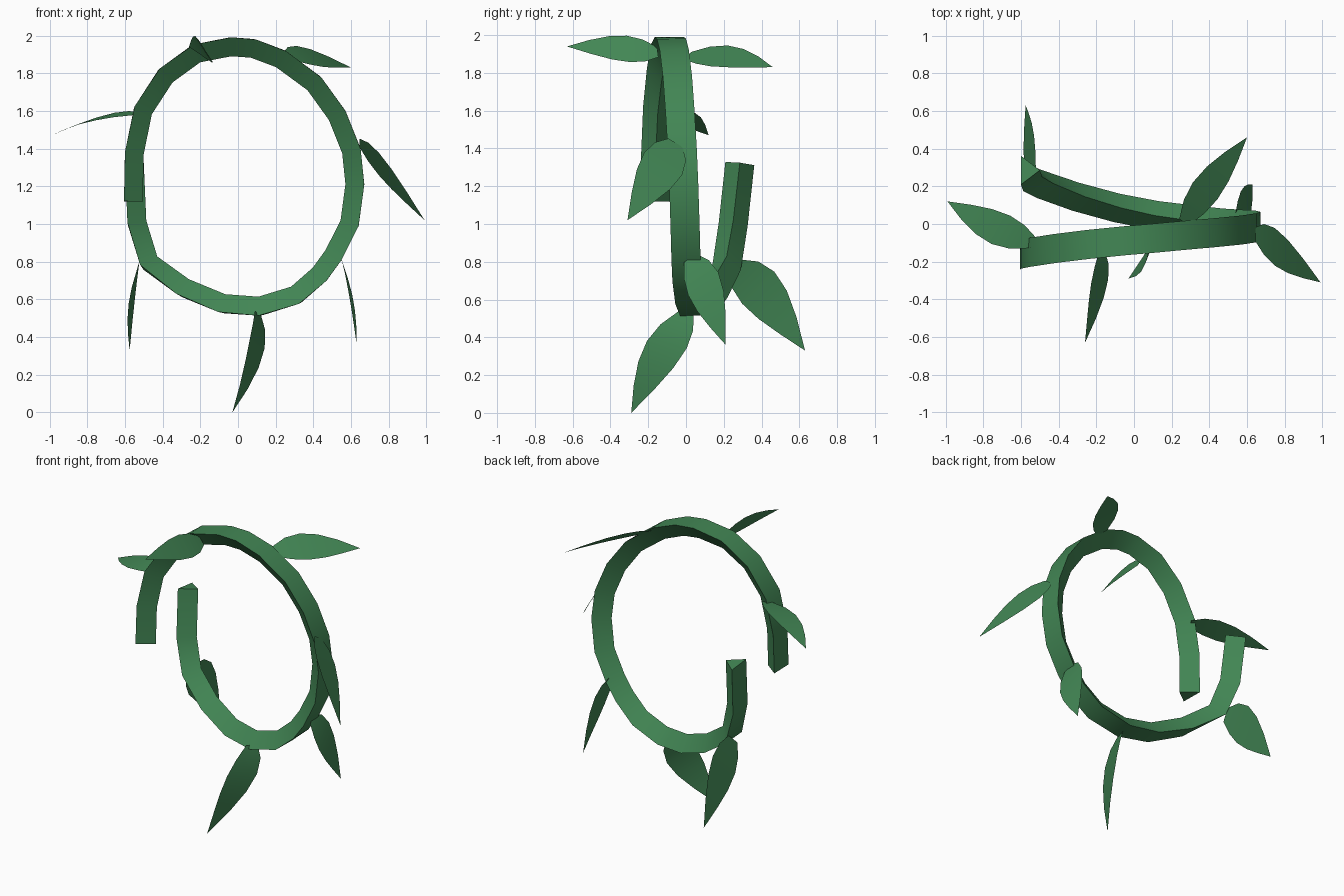
import bpy, bmesh, math
from mathutils import Vector as V

cube = bpy.data.objects.get("Cube")
if cube:
    bpy.data.objects.remove(cube, do_unlink=True)

green = bpy.data.materials.new("vine_green")
green.use_nodes = True
colour = (0.055, 0.24, 0.09, 1)
green.diffuse_color = colour
bsdf = next(n for n in green.node_tree.nodes if n.type == 'BSDF_PRINCIPLED')
bsdf.inputs["Base Color"].default_value = colour
bsdf.inputs["Roughness"].default_value = 0.8


def finish(name, bm):
    mesh = bpy.data.meshes.new(name)
    bmesh.ops.recalc_face_normals(bm, faces=bm.faces)
    bm.to_mesh(mesh)
    bm.free()
    mesh.materials.append(green)
    obj = bpy.data.objects.new(name, mesh)
    bpy.context.collection.objects.link(obj)
    bpy.ops.object.select_all(action='DESELECT')
    obj.select_set(True)
    bpy.context.view_layer.objects.active = obj
    bpy.ops.object.shade_smooth_by_angle(angle=math.radians(40))
    return obj


# Path along the middle of the stem's flat outer side, back end to front end
path = [V(p) for p in (
    (-.6, .285, 1.32), (-.585, .25, 1.0), (-.51, .215, .77), (-.31, .145, .62),
    (-.09, .085, .53), (.12, .045, .515), (.33, .02, .58), (.47, .005, .7),
    (.55, 0, .81), (.64, -.005, .99), (.67, -.012, 1.21), (.65, -.02, 1.4),
    (.57, -.032, 1.6), (.44, -.045, 1.78), (.25, -.062, 1.92), (.09, -.077, 1.98),
    (-.04, -.088, 1.99), (-.24, -.108, 1.95), (-.42, -.13, 1.82),
    (-.55, -.15, 1.62), (-.6, -.16, 1.38), (-.605, -.165, 1.12))]


def stem(half_width=0.077, depth=0.1):
    # Triangular section with its ridge toward the inside of the loop
    bm = bmesh.new()
    rings = []
    last = len(path) - 1
    for i, p in enumerate(path):
        a = (p - path[max(i - 1, 0)]).normalized()
        b = (path[min(i + 1, last)] - p).normalized()
        along = (a + b).normalized()
        inward = V((-along.z, 0, along.x)).normalized()
        across = along.cross(inward).normalized() * half_width
        rings.append([bm.verts.new(q) for q in
                      (p - across, p + across, p + inward * depth)])
    for r, s in zip(rings, rings[1:]):
        for k in range(3):
            n = (k + 1) % 3
            bm.faces.new((r[k], r[n], s[n], s[k]))
    bm.faces.new(rings[0])
    bm.faces.new(rings[-1])
    return finish("vine_stem", bm)


def leaf(name, base, mid, tip, side):
    # Thin curved blade; side is the half width vector at the middle
    base, mid, tip, side = V(base), V(mid), V(tip), V(side)
    bend = 2 * mid - (base + tip) / 2
    bm = bmesh.new()
    rows = []
    widths = (.38, .82, 1, .88, .52)
    for i, w in enumerate(widths):
        t = i / len(widths)
        c = base * (1 - t) ** 2 + bend * 2 * t * (1 - t) + tip * t * t
        rows.append([bm.verts.new(c - side * w), bm.verts.new(c + side * w)])
    for r, s in zip(rows, rows[1:]):
        bm.faces.new((r[0], r[1], s[1], s[0]))
    bm.faces.new((*rows[-1], bm.verts.new(tip)))
    return finish(name, bm)


stem()
leaf("leaf_top_left", (.265, .01, 1.89), (.41, .22, 1.885), (.6, .46, 1.83), (.065, -.045, -.055))
leaf("leaf_upper_left", (.645, -.055, 1.43), (.78, -.145, 1.28), (.99, -.31, 1.02), (0, .1, -.06))
leaf("leaf_lower_left", (.545, .02, .82), (.595, .11, .64), (.63, .21, .36), (-.02, .08, .06))
leaf("leaf_bottom", (.105, 0, .53), (.09, -.13, .31), (-.03, -.29, 0), (.04, .105, -.02))
leaf("leaf_lower_right", (-.53, .25, .78), (-.56, .42, .62), (-.575, .63, .33), (.025, .085, .085))
leaf("leaf_upper_right", (-.54, -.1, 1.585), (-.75, -.01, 1.56), (-.99, .12, 1.47), (.05, .075, .02))
leaf("leaf_top_right", (-.17, -.15, 1.91), (-.19, -.35, 1.93), (-.26, -.63, 1.94), (.045, .01, -.07))
